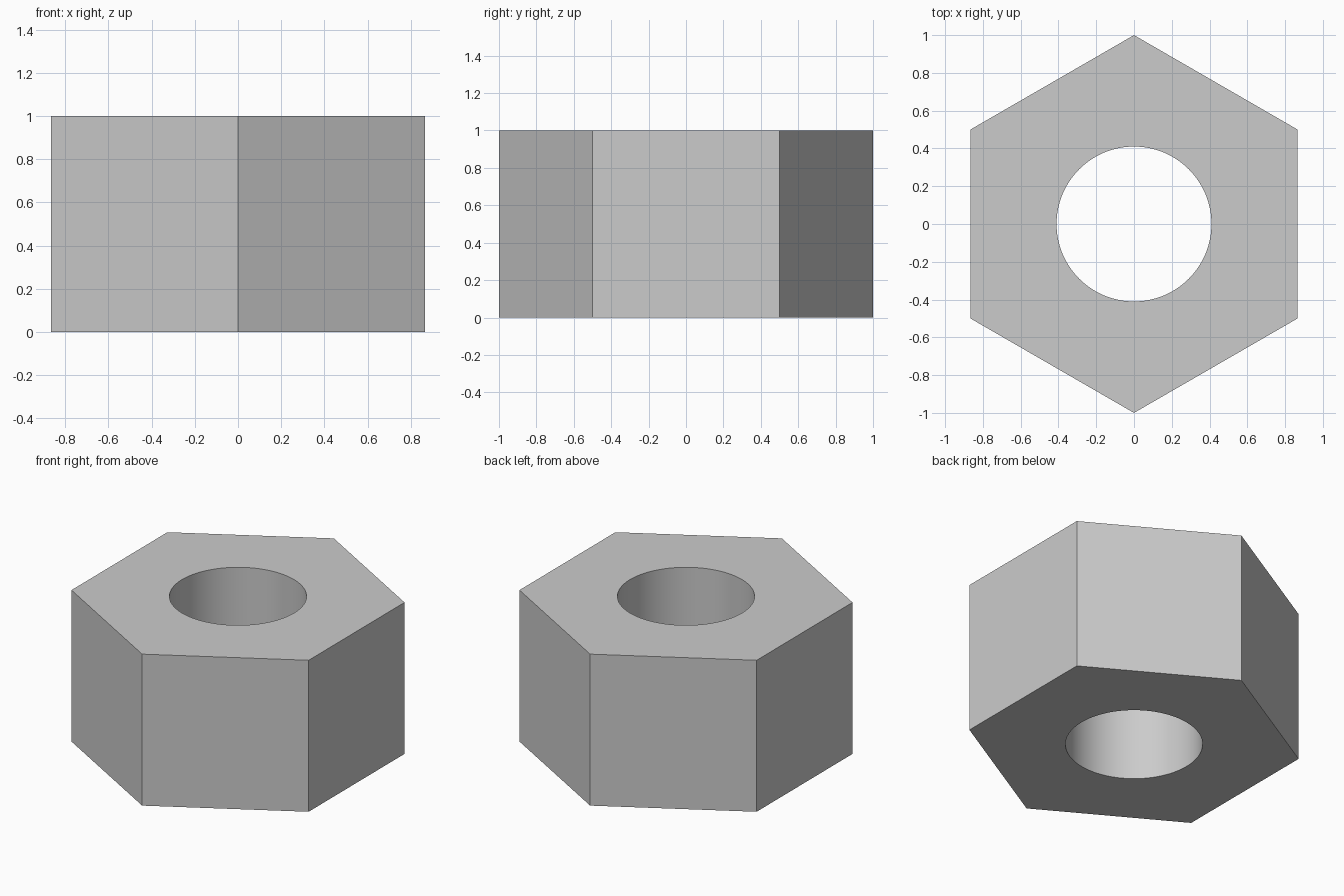
import bpy, bmesh
from math import cos, sin, pi, radians

if "Cube" in bpy.data.objects:
    bpy.data.objects.remove(bpy.data.objects["Cube"])

SIDES, STEPS = 6, 16          # hexagon sides, bore segments per side
OUTER, BORE, HEIGHT = 1.0, 0.41, 1.0


def ring(bm, count, radius, z):
    """Circle of vertices starting at the +y corner."""
    return [bm.verts.new((radius * cos(pi / 2 + 2 * pi * i / count),
                          radius * sin(pi / 2 + 2 * pi * i / count), z))
            for i in range(count)]


def walls(bm, low, high):
    n = len(low)
    for i in range(n):
        j = (i + 1) % n
        bm.faces.new((low[i], low[j], high[j], high[i]))


bm = bmesh.new()
n = SIDES * STEPS
hex_low, hex_high = (ring(bm, SIDES, OUTER, z) for z in (0, HEIGHT))
bore_low, bore_high = (ring(bm, n, BORE, z) for z in (0, HEIGHT))

# Outer hexagon flats and round bore
walls(bm, hex_low, hex_high)
walls(bm, bore_high, bore_low)

# Top and bottom caps, one flat face per hexagon side
for outer, inner, flip in ((hex_low, bore_low, True), (hex_high, bore_high, False)):
    for s in range(SIDES):
        arc = [inner[(s * STEPS + k) % n] for k in range(STEPS, -1, -1)]
        loop = [outer[s], outer[(s + 1) % SIDES]] + arc
        bm.faces.new(loop[::-1] if flip else loop)

mesh = bpy.data.meshes.new("hex_nut")
bm.to_mesh(mesh)
bm.free()
nut = bpy.data.objects.new("hex_nut", mesh)
bpy.context.collection.objects.link(nut)

# Smooth bore, crisp flats
bpy.context.view_layer.objects.active = nut
nut.select_set(True)
bpy.ops.object.shade_smooth_by_angle(angle=radians(30))
